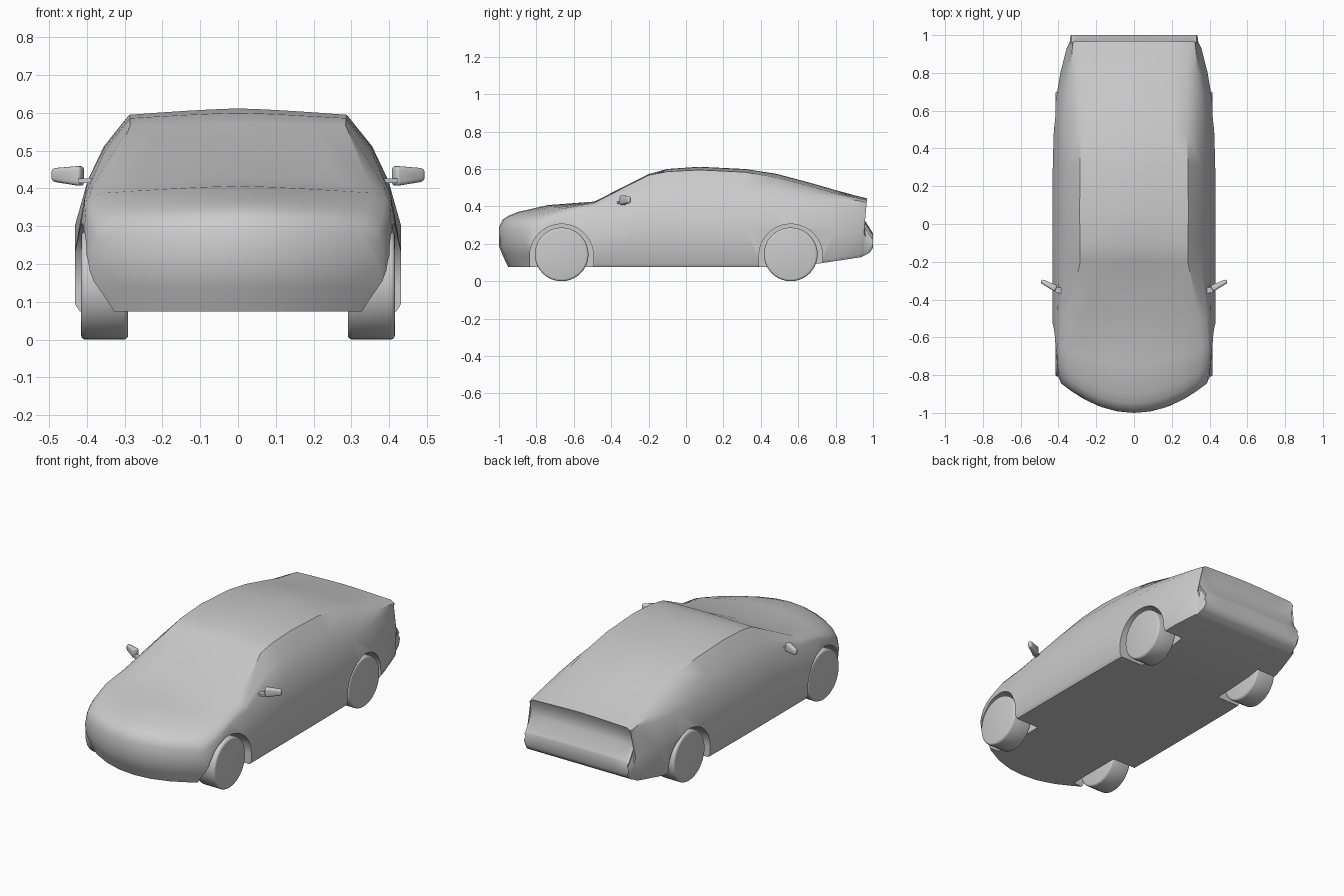
import bpy, bmesh, math
from mathutils import Matrix

if "Cube" in bpy.data.objects:
    bpy.data.objects.remove(bpy.data.objects["Cube"])


def finish(name, bm, angle=35):
    bmesh.ops.recalc_face_normals(bm, faces=bm.faces)
    me = bpy.data.meshes.new(name)
    bm.to_mesh(me)
    bm.free()
    ob = bpy.data.objects.new(name, me)
    bpy.context.collection.objects.link(ob)
    shade(ob, angle)
    return ob


def shade(ob, angle):
    bpy.ops.object.select_all(action='DESELECT')
    ob.select_set(True)
    bpy.context.view_layer.objects.active = ob
    bpy.ops.object.shade_smooth_by_angle(angle=math.radians(angle))


def add_box(bm, c, s, rot=0):
    m = Matrix.Translation(c) @ Matrix.Rotation(rot, 4, 'Z') @ Matrix.Diagonal((*s, 1))
    return bmesh.ops.create_cube(bm, size=1, matrix=m)['verts']


def add_cyl(bm, c, r, depth, seg):
    m = Matrix.Translation(c) @ Matrix.Rotation(math.pi / 2, 4, 'Y')
    return bmesh.ops.create_cone(bm, cap_ends=True, segments=seg, radius1=r, radius2=r,
                                 depth=depth, matrix=m)['verts']


def body_ring(bm, y_top, y_bot, z_bot, z_top, z_edge, w_edge, w):
    """Half cross-section: floor, flank, shoulder, window side, roof."""
    fr = (0, .25, .5, .75, 1)
    h = z_top - z_bot
    z_sh = min(.42, z_top - min(.045, h * .3))
    z_mid = min(.30, z_bot + .45 * h)
    w_sh = w * (.97 - .4 * max(0, z_sh - .30))
    pts = [(f * w * .97, z_bot) for f in fr]
    pts += [(w, z_bot + .02), (w, z_mid), (w_sh, z_sh),
            ((w_sh + w_edge) / 2 + .012, (z_sh + z_edge) / 2 + .004)]
    pts += [(f * w_edge, z_top + (z_edge - z_top) * f ** 1.3) for f in reversed(fr)]
    ring = []
    for x, z in pts:
        y = y_bot + (y_top - y_bot) * (z - z_bot) / h
        bow = max(0, min(1, (-.49 - y) / .44))     # nose is curved in plan
        ring.append(bm.verts.new((x, y + 1.05 * x * x * bow, z)))
    return ring


# Body, nose to tail: y, top z, roof edge z, roof edge half width, flank half width
stations = [
    (-1.0, .29, .28, .33, .385), (-.98, .33, .315, .335, .40),
    (-.95, .35, .335, .34, .41), (-.90, .37, .352, .345, .42),
    (-.74, .407, .388, .355, .43), (-.49, .426, .42, .345, .432),
    (-.20, .573, .567, .285, .432), (-.10, .60, .586, .286, .432),
    (.07, .612, .595, .288, .432), (.315, .60, .583, .285, .43),
    (.48, .575, .556, .283, .425), (.65, .53, .512, .282, .415),
    (.80, .487, .47, .285, .39), (.93, .452, .442, .298, .357),
]
# Tail: top y, bottom y, bottom z, top z (lip, hollow panel, bumper)
tail = [(.968, .94, .13, .443), (.95, .955, .138, .40), (.95, .97, .145, .335),
        (.997, .985, .155, .26), (1.0, 1.0, .18, .25)]
bm = bmesh.new()
rings = []
for y, zt, zr, wr, w in stations:
    zb = .075 + 2.5 * max(0, -.955 - y) + .15 * max(0, y - .58)
    rings.append(body_ring(bm, y, y, zb, zt, zr, wr, w))
for i, (yt, yb, zb, zt) in enumerate(tail):
    rings.append(body_ring(bm, yt, yb, zb, zt, zt - .009 + .002 * i, .30 + .004 * i, .346 - .003 * i))
n = len(rings[0])
for a, b in zip(rings, rings[1:]):
    for i in range(n - 1):
        bm.faces.new((a[i], a[i + 1], b[i + 1], b[i]))
for r in (rings[0], rings[-1]):
    for i in range(4):
        bm.faces.new((r[i], r[i + 1], r[n - 2 - i], r[n - 1 - i]))
    bm.faces.new(r[4:n - 4])
bmesh.ops.mirror(bm, geom=bm.verts[:] + bm.edges[:] + bm.faces[:], axis='X', merge_dist=.0005)
bmesh.ops.remove_doubles(bm, verts=bm.verts, dist=.0005)
body = finish("body", bm)

# Wheel arches cut through the sides and floor
for end, y in (("front", -.665), ("rear", .56)):
    for side, s in (("right", 1), ("left", -1)):
        bm = bmesh.new()
        add_cyl(bm, (s * .395, y, .136), .17, .25, 40)
        cutter = finish(f"{end}_{side}_arch_cutter", bm)
        bm = bmesh.new()
        add_box(bm, (s * .395, y, .03), (.25, .3396, .212))
        low = finish(f"{end}_{side}_arch_lower_cutter", bm)
        for c in (cutter, low):
            c.hide_render = True
            mod = body.modifiers.new("arch", 'BOOLEAN')
            mod.operation, mod.solver, mod.object = 'DIFFERENCE', 'EXACT', c
            bpy.context.view_layer.objects.active = body
            bpy.ops.object.modifier_apply(modifier=mod.name)
            bpy.data.objects.remove(c)

        # Wheel with rounded tread edges and an inner hub
        bm = bmesh.new()
        add_cyl(bm, (s * .353, y, .1435), .1435, .125, 40)
        rims = [e for e in bm.edges if abs(e.verts[0].co.x - e.verts[1].co.x) < .001]
        bmesh.ops.bevel(bm, geom=rims, offset=.012, segments=3, profile=.5, affect='EDGES')
        add_cyl(bm, (s * .288, y, .1435), .03, .03, 16)
        finish(f"{end}_{side}_wheel", bm)
shade(body, 35)

# Door mirrors: tapered rounded housing on a short stalk
for side, s in (("right", 1), ("left", -1)):
    bm = bmesh.new()
    for v in add_box(bm, (0, 0, 0), (.09, .036, .054)):
        if v.co.x > 0:
            v.co.z = v.co.z * .65 + .003
            v.co.y *= .6
    bmesh.ops.bevel(bm, geom=bm.edges[:], offset=.010, segments=3, profile=.5, affect='EDGES')
    bmesh.ops.transform(bm, matrix=Matrix.Translation((.452, -.322, .433)) @
                        Matrix.Rotation(math.radians(27), 4, 'Z'), verts=bm.verts)
    add_box(bm, (.398, -.35, .42), (.045, .03, .012), math.radians(15))
    if s < 0:
        bmesh.ops.scale(bm, vec=(-1, 1, 1), verts=bm.verts)
    finish(f"{side}_mirror", bm, 40)
